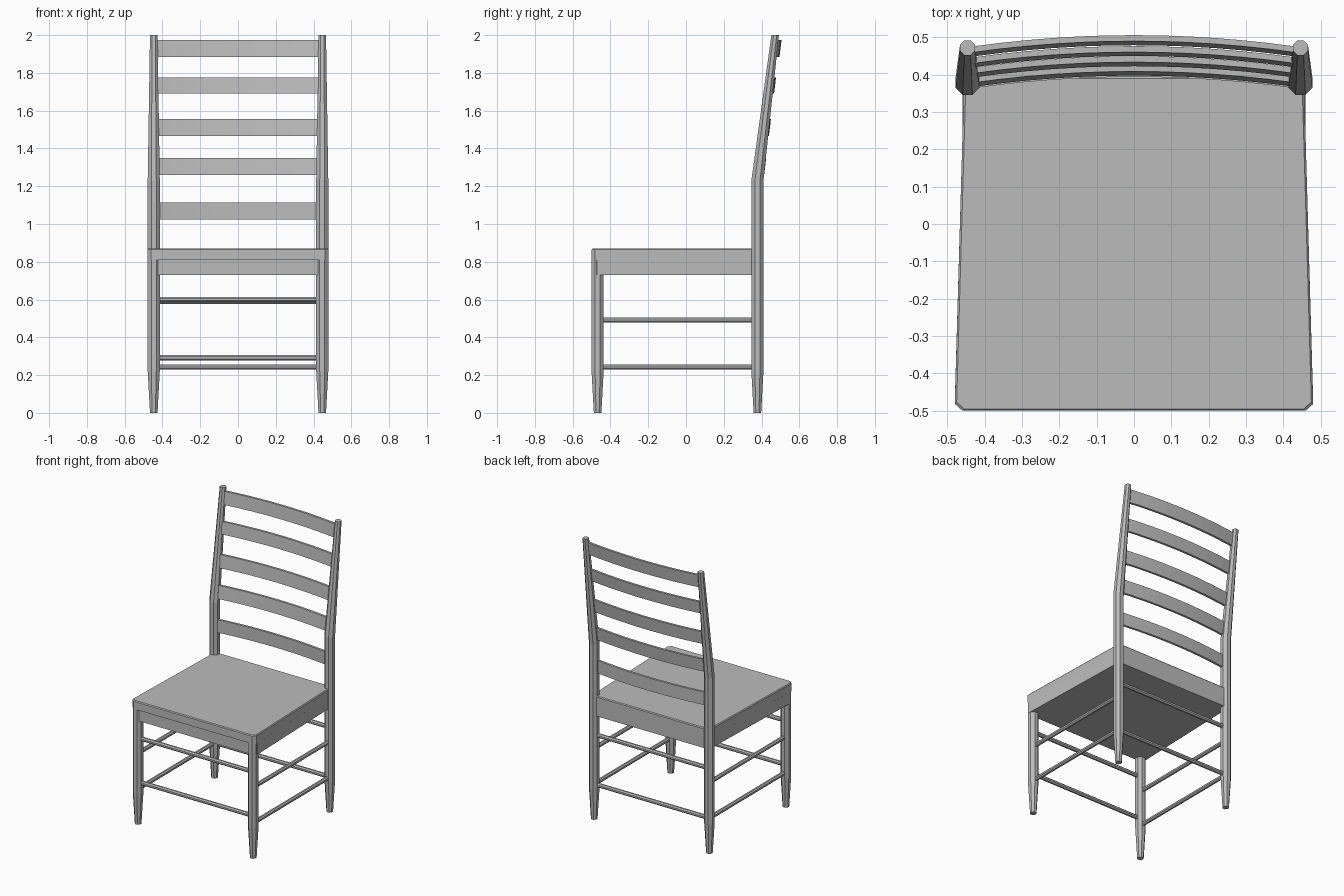
import bpy, bmesh, math
from mathutils import Vector

cube = bpy.data.objects.get("Cube")
if cube:
    bpy.data.objects.remove(cube, do_unlink=True)

grey = bpy.data.materials.new("plain grey")
grey.use_nodes = True
COLOUR = (0.5, 0.5, 0.5, 1)
grey.diffuse_color = COLOUR
grey.node_tree.nodes["Principled BSDF"].inputs["Base Color"].default_value = COLOUR


def loft(name, rings):
    """Closed solid through a list of equal-length vertex rings."""
    bm = bmesh.new()
    loops = [[bm.verts.new(p) for p in ring] for ring in rings]
    n = len(loops[0])
    for a, b in zip(loops, loops[1:]):
        for i in range(n):
            j = (i + 1) % n
            bm.faces.new((a[i], a[j], b[j], b[i]))
    bm.faces.new(loops[0])
    bm.faces.new(loops[-1])
    bmesh.ops.recalc_face_normals(bm, faces=bm.faces)
    mesh = bpy.data.meshes.new(name)
    bm.to_mesh(mesh)
    bm.free()
    mesh.materials.append(grey)
    obj = bpy.data.objects.new(name, mesh)
    bpy.context.collection.objects.link(obj)
    return obj


def octagon(centre, half_width, u, v):
    """Eight-sided ring with its flats facing u and v."""
    r = half_width / math.cos(math.pi / 8)
    angles = [(i + 0.5) * math.pi / 4 for i in range(8)]
    return [Vector(centre) + r * (math.cos(a) * u + math.sin(a) * v) for a in angles]


X, Y, Z = Vector((1, 0, 0)), Vector((0, 1, 0)), Vector((0, 0, 1))
LEG_X, FRONT_Y, BACK_Y, BEND = 0.446, -0.468, 0.378, 1.23


def post_y(z):
    """Centre line of the back posts, which lean back above the bend."""
    return BACK_Y + max(0, z - BEND) * 0.122


def post(name, x, sections):
    loft(name, [octagon((x, y, z), r, X, Y) for y, z, r in sections])


# Legs and back posts
for side, s in (("left", 1), ("right", -1)):
    post(side + "_front_leg", s * LEG_X,
         [(FRONT_Y, 0, 0.02), (FRONT_Y, 0.22, 0.032), (FRONT_Y, 0.84, 0.032)])
    post(side + "_back_post", s * LEG_X,
         [(BACK_Y, 0, 0.02), (BACK_Y, 0.22, 0.032), (BACK_Y, BEND, 0.032),
          (post_y(2), 2, 0.02)])

# Stretchers
RUNG = 0.0135
for place, y, heights in (("front", FRONT_Y, (0.6, 0.292)), ("back", BACK_Y, (0.59, 0.242))):
    for level, z in zip(("upper", "lower"), heights):
        loft(f"{place}_{level}_stretcher",
             [octagon((x, y, z), RUNG, Y, Z) for x in (-LEG_X, LEG_X)])
for side, s in (("left", 1), ("right", -1)):
    for level, z in (("upper", 0.492), ("lower", 0.242)):
        loft(f"{side}_{level}_stretcher",
             [octagon((s * LEG_X, y, z), RUNG, X, Z) for y in (FRONT_Y, BACK_Y)])


def seat_ring(z, front, inset=0):
    """Seat outline: narrower at the back, clipped front corners."""
    half = [(0.46, front), (0.48, front + 0.018), (0.455, 0.395)]
    pts = half + [(-x, y) for x, y in reversed(half)]
    return [(x - math.copysign(inset, x), y - math.copysign(inset, y), z) for x, y in pts]


# Seat slab and the apron beneath it
loft("seat", [seat_ring(0.81, -0.5), seat_ring(0.864, -0.5), seat_ring(0.87, -0.5, 0.005)])
loft("seat_apron", [seat_ring(0.73, -0.49), seat_ring(0.81, -0.49)])

# Curved back slats
SLATS = [(1.025, 1.115), (1.26, 1.35), (1.465, 1.555), (1.69, 1.775), (1.885, 1.975)]
HALF, STEPS, THICK = 0.43, 12, 0.008
for number, (low, high) in enumerate(SLATS, 1):
    rings = []
    for i in range(STEPS + 1):
        t = 2 * i / STEPS - 1
        bow = 0.024 - 0.03 * t * t + (0.005 if number == len(SLATS) else 0)
        rings.append([(t * HALF, post_y(z) + bow + d, z)
                      for z, d in ((low, -THICK), (low, THICK), (high, THICK), (high, -THICK))])
    loft(f"back_slat_{number}", rings)
